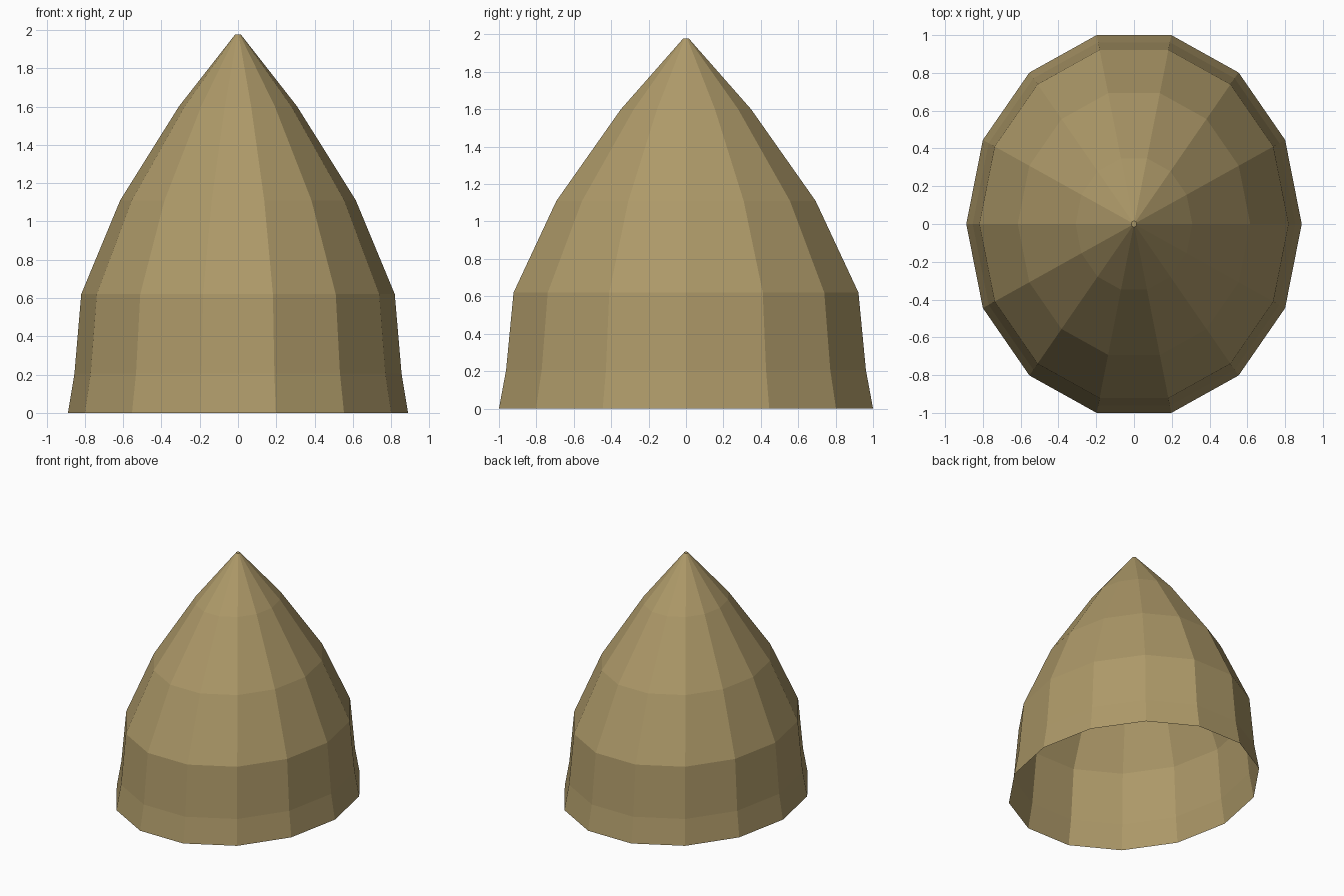
import bpy, bmesh, math

if "Cube" in bpy.data.objects:
    bpy.data.objects.remove(bpy.data.objects["Cube"])

SIDES = 14
RX, RY = 0.888, 1.0257   # base half-widths of the oval (corner radius)
# (height, scale of the oval) from the open rim to the tip
PROFILE = [(0, 1), (0.205, 0.962), (0.62, 0.922), (1.11, 0.693),
           (1.6, 0.348), (1.977, 0.016)]

mat = bpy.data.materials.new("tan")
mat.diffuse_color = (0.42, 0.32, 0.14, 1)
mat.use_nodes = True
mat.node_tree.nodes["Principled BSDF"].inputs["Base Color"].default_value = mat.diffuse_color

# Hollow faceted shell, open at the bottom
bm = bmesh.new()
rings = []
for z, s in PROFILE:
    ring = []
    for i in range(SIDES):
        a = 2 * math.pi * i / SIDES
        ring.append(bm.verts.new((RX * s * math.cos(a), RY * s * math.sin(a), z)))
    rings.append(ring)
for low, high in zip(rings, rings[1:]):
    for i in range(SIDES):
        j = (i + 1) % SIDES
        bm.faces.new((low[i], low[j], high[j], high[i]))

# Tiny flat tip
bm.faces.new(rings[-1])

mesh = bpy.data.meshes.new("pointed_shell")
bm.to_mesh(mesh)
bm.free()
mesh.materials.append(mat)
shell = bpy.data.objects.new("pointed_shell", mesh)
bpy.context.collection.objects.link(shell)
